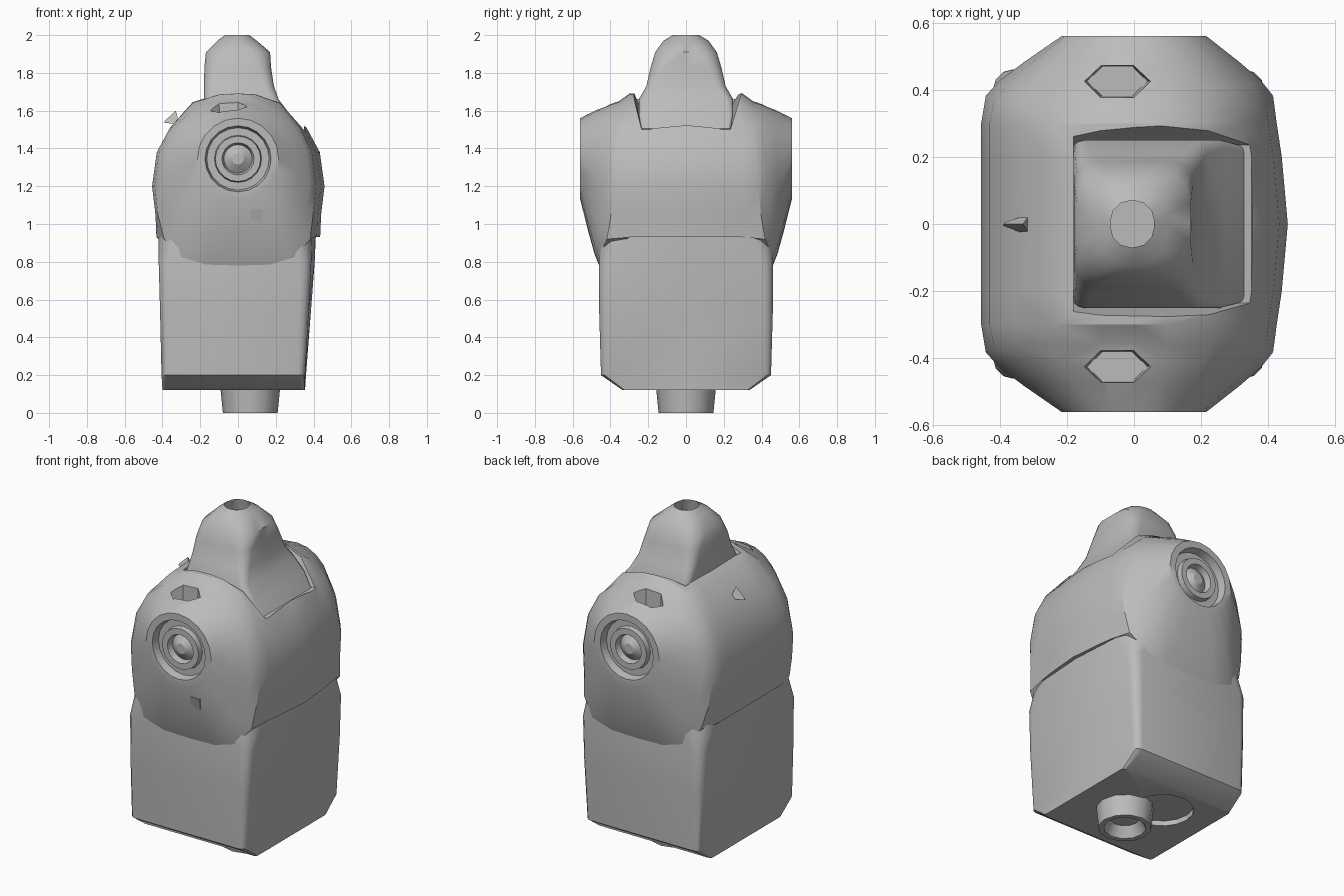
import bpy, bmesh, math

if "Cube" in bpy.data.objects:
    bpy.data.objects.remove(bpy.data.objects["Cube"])

grey = bpy.data.materials.new("plain grey")
grey.diffuse_color = (0.5, 0.5, 0.5, 1)
grey.use_nodes = True
grey.node_tree.nodes["Principled BSDF"].inputs["Base Color"].default_value = grey.diffuse_color


def loft(name, rings, angle=35):
    """Skin a list of equal-length closed rings and cap both ends."""
    bm = bmesh.new()
    loops = [[bm.verts.new(p) for p in r] for r in rings]
    n = len(loops[0])
    for a, b in zip(loops, loops[1:]):
        for i in range(n):
            j = (i + 1) % n
            bm.faces.new((a[i], a[j], b[j], b[i]))
    bm.faces.new(loops[0][::-1])
    bm.faces.new(loops[-1])
    bmesh.ops.recalc_face_normals(bm, faces=bm.faces[:])
    me = bpy.data.meshes.new(name)
    bm.to_mesh(me)
    bm.free()
    me.materials.append(grey)
    ob = bpy.data.objects.new(name, me)
    bpy.context.collection.objects.link(ob)
    if angle:
        bpy.ops.object.select_all(action='DESELECT')
        ob.select_set(True)
        bpy.context.view_layer.objects.active = ob
        bpy.ops.object.shade_smooth_by_angle(angle=math.radians(angle))
    return ob


def box_ring(z, x0, x1, hy, r, bow=0.0):
    """Rounded rectangle at height z; the +x side can bow outwards."""
    pts = []
    for cx, cy, a0 in ((x1 - r, hy - r, 0), (x0 + r, hy - r, 90),
                       (x0 + r, r - hy, 180), (x1 - r, r - hy, 270)):
        for k in range(4):
            a = math.radians(a0 + 30 * k)
            pts.append((cx + r * math.cos(a), cy + r * math.sin(a), z))
    return pts + [(x1 + bow, 0, z)]


def disc(x, y, z, rx, ry=None, n=12):
    ry = ry or rx
    return [(x + rx * math.cos(math.tau * i / n),
             y + ry * math.sin(math.tau * i / n), z) for i in range(n)]


def clamp(v):
    return min(1.0, max(0.0, v))


def cut(ob, cutter):
    cutter.hide_render = True
    cutter.hide_viewport = True
    m = ob.modifiers.new("cut", 'BOOLEAN')
    m.operation, m.solver, m.object = 'DIFFERENCE', 'EXACT', cutter


# Lower torso: boxy block with chamfered bottom ends
lower = loft("lower_torso", [
    box_ring(0.12, -0.40, 0.355, 0.335, 0.02),
    box_ring(0.20, -0.405, 0.355, 0.45, 0.04, 0.005),
    box_ring(0.55, -0.413, 0.375, 0.46, 0.05, 0.012),
    box_ring(0.80, -0.42, 0.388, 0.46, 0.06, 0.018),
    box_ring(0.935, -0.422, 0.392, 0.458, 0.14, 0.02)])
cut(lower, loft("underside_recess_cutter", [disc(-0.10, 0.12, 0.05, 0.17, n=16),
                                           disc(-0.10, 0.12, 0.15, 0.17, n=16)], 0))

# Upper torso: one skin along y, from arm socket to arm socket
half = [(0, .78), (.17, .785), (.30, .825), (.395, .92), (.437, 1.05), (.455, 1.2),
        (.43, 1.38), (.36, 1.51), (.24, 1.60), (.10, 1.645), (0, 1.65)]
outline = half + [(-x, z) for x, z in half[-2:0:-1]]
N = len(outline)
circle = [(math.sin(math.tau * i / N), -math.cos(math.tau * i / N)) for i in range(N)]


def chest_ring(y, front, top):
    ring = []
    for x, z in outline:
        xx = x
        if z < 1.04:                                  # straight hem above the waist
            xx = math.copysign(min(abs(x) * 1.35, 0.432), x) if x else 0
        xx += front * clamp(x / 0.36)
        ring.append((xx, y, max(z, 0.93) + (top if z > 1.58 else 0)))
    return ring


def shoulder_ring(s, f):
    """s blends the outline into the socket circle, f moves it outwards."""
    ring = []
    for (x, z), (cx, cz) in zip(outline, circle):
        y0 = 0.355 + 0.05 * clamp((1.5 - z) / 0.55) + 0.055 * clamp((0.95 - z) / 0.12)
        x *= 1 - (0.09 if x > 0 else 0.03) * clamp(abs(x) / 0.36) * clamp((z - 0.85) / 0.2)
        ring.append((x + (0.215 * cx - x) * s, y0 + (0.56 - y0) * f,
                     z + (1.345 + 0.215 * cz - z) * s))
    return ring


socket = [(.175, .56), (.165, .515), (.125, .515), (.12, .545), (.085, .545), (.075, .51),
          (.03, .54)]
side = [chest_ring(0.20, -0.015, 0.045), chest_ring(0.30, -0.03, 0.04), shoulder_ring(0, 0),
        shoulder_ring(0.18, 0.25), shoulder_ring(0.50, 0.56), shoulder_ring(1, 1)]
side += [[(r * x, y, 1.345 + r * z) for x, z in circle] for r, y in socket]
mirrored = [[(x, -y, z) for x, y, z in r] for r in reversed(side)]
upper = loft("upper_torso", mirrored + [chest_ring(0, 0.003, 0.04)] + side, 32)

# Square collar recess around the neck, with sloping floor and flared walls
floor = [(-.18, -.235, 1.60), (.35, -.235, 1.50), (.35, .235, 1.50), (-.18, .235, 1.60)]
cut(upper, loft("collar_cutter", [floor, [(x + .02 * (x > 0), y * 1.45, 1.85)
                                          for x, y, z in floor]], 0))

# Openings on top of both shoulders
for s, label in ((-1, "front"), (1, "back")):
    cut(upper, loft(label + "_shoulder_cutter",
                    [disc(-.05, s * .425, 1.48, .09, .05, 6),
                     disc(-.05, s * .425, 1.80, .11, .06, 6)], 0))

# Neck: flared square base rising to a rounded, hollow top
loft("neck", [
    box_ring(1.50, -.18, .33, .235, .02),
    box_ring(1.58, -.18, .275, .25, .02),
    box_ring(1.66, -.18, .215, .25, .04),
    box_ring(1.73, -.18, .19, .21, .05),
    box_ring(1.83, -.178, .175, .187, .07),
    box_ring(1.91, -.17, .17, .163, .10),
    box_ring(1.97, -.11, .10, .12, .09),
    box_ring(2.0, -.07, .06, .07, .06),
    box_ring(1.93, -.09, .09, .08, .07)], 40)

# Waist peg with a hollow end
loft("waist_peg", [disc(.065, 0, .06, .08), disc(.065, 0, .0, .115),
                   disc(.065, 0, .0, .145), disc(.065, 0, .13, .158)], 40)

# Small pointed tab behind the neck
loft("back_tab", [[(-.31, -.035, 1.53), (-.31, .03, 1.53), (-.33, 0, 1.60)],
                  [(-.39, -.005, 1.535), (-.385, .005, 1.535), (-.388, 0, 1.545)]], 0)

# Little square plate below the front socket, following the shoulder slope
plate = [(.06, 1.01), (.12, 1.01), (.13, 1.08), (.07, 1.08)]
loft("front_plate", [[(x, -.528 - (z - 1.01) * .3 + d, z) for x, z in plate]
                     for d in (0, .008)], 0)
